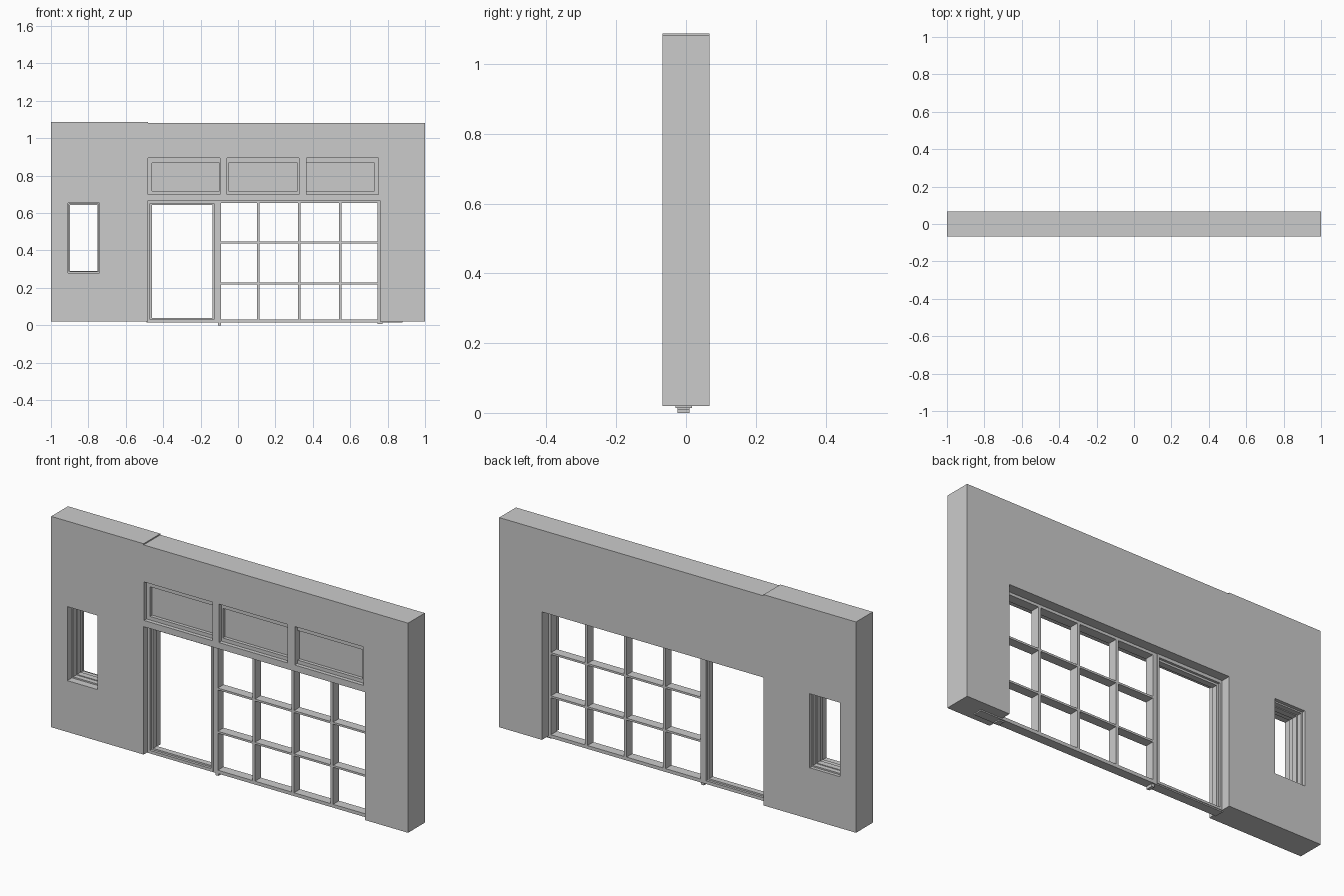
import bpy, bmesh

if "Cube" in bpy.data.objects:
    bpy.data.objects.remove(bpy.data.objects["Cube"])

FRONT, BACK = -0.067, 0.067


def finish(name, bm):
    bmesh.ops.recalc_face_normals(bm, faces=bm.faces)
    me = bpy.data.meshes.new(name)
    bm.to_mesh(me)
    bm.free()
    ob = bpy.data.objects.new(name, me)
    bpy.context.collection.objects.link(ob)
    return ob


def box(name, x0, x1, z0, z1, y0=FRONT, y1=BACK):
    bm = bmesh.new()
    bmesh.ops.create_cube(bm, size=1)
    for v in bm.verts:
        v.co = (x1 if v.co.x > 0 else x0, y1 if v.co.y > 0 else y0, z1 if v.co.z > 0 else z0)
    return finish(name, bm)


def frame(name, outer, inner, y0=FRONT, y1=BACK):
    """Rectangular ring; outer and inner are (x0, x1, z0, z1)."""
    bm = bmesh.new()
    loops = []
    for (x0, x1, z0, z1), y in ((outer, y0), (inner, y0), (inner, y1), (outer, y1)):
        loops.append([bm.verts.new((x, y, z)) for x, z in ((x0, z0), (x1, z0), (x1, z1), (x0, z1))])
    for a, b in zip(loops, loops[1:] + loops[:1]):
        for i in range(4):
            j = (i + 1) % 4
            bm.faces.new((a[i], a[j], b[j], b[i]))
    return finish(name, bm)


def inset(r, d):
    return (r[0] + d, r[1] - d, r[2] + d, r[3] - d)


# Left wall with its small window
win = (-0.91, -0.74, 0.28, 0.655)
frame("left_wall", (-1, -0.482, 0.02, 1.088), win)
frame("small_window_frame", win, inset(win, 0.007), -0.03, 0.05)
frame("small_window_sash", inset(win, 0.007), inset(win, 0.011), -0.005, 0.025)

# Right pier
box("right_pier", 0.76, 1, 0.02, 1.082)

# Wall over the entrance with three shallow transom recesses
header = box("header_wall", -0.482, 0.76, 0.668, 1.082)
transoms = (
    ((-0.48, -0.095, 0.70, 0.895), (-0.46, -0.098, 0.718, 0.868)),
    ((-0.06, 0.325, 0.70, 0.895), (-0.052, 0.318, 0.718, 0.868)),
    ((0.365, 0.75, 0.70, 0.895), (0.367, 0.73, 0.718, 0.868)),
)
cutters = []
for outer, inner in transoms:
    cut = box("recess_cutter", *outer, FRONT - 0.05, -0.03)
    cut.hide_render = True
    cutters.append(cut)
    mod = header.modifiers.new("recess", "BOOLEAN")
    mod.operation = "DIFFERENCE"
    mod.solver = "EXACT"
    mod.object = cut
bpy.context.view_layer.update()
cut_mesh = bpy.data.meshes.new_from_object(
    header.evaluated_get(bpy.context.evaluated_depsgraph_get()))
header.modifiers.clear()
header.data = cut_mesh
for cut in cutters:
    bpy.data.objects.remove(cut)
for i, (outer, inner) in enumerate(transoms):
    frame(f"transom_frame_{i}", outer, inner, -0.047, -0.03)

# Door surround and stepped inner stop
door = (-0.482, -0.115, 0.02, 0.668)
frame("door_frame", door, (-0.47, -0.127, 0.032, 0.652), -0.035, 0.02)
frame("door_stop", (-0.47, -0.127, 0.032, 0.652), (-0.46, -0.135, 0.04, 0.642), -0.022, 0.008)

# Glazing grid: end posts, mullions, rails
Y0, Y1 = -0.03, 0.017
box("centre_post", -0.115, -0.092, 0.02, 0.668, Y0, Y1)
box("right_post", 0.745, 0.76, 0.02, 0.668, Y0, Y1)
for i in range(3):
    x = 0.109 + 0.219 * i
    box(f"mullion_{i}", x - 0.007, x + 0.007, 0.03, 0.655, Y0, Y1)
for i, (z, h) in enumerate(((0.025, 0.006), (0.223, 0.005), (0.442, 0.005), (0.661, 0.007))):
    box(f"rail_{i}", -0.092, 0.745, z - h, z + h, Y0, Y1)

# Threshold rail running under the pier, with floor guides
box("threshold", -0.488, 0.88, 0.014, 0.021, Y0, Y1)
box("centre_guide", -0.108, -0.092, 0, 0.014, -0.025, 0.01)
box("right_guide", 0.745, 0.772, 0.008, 0.014, -0.025, 0.01)
